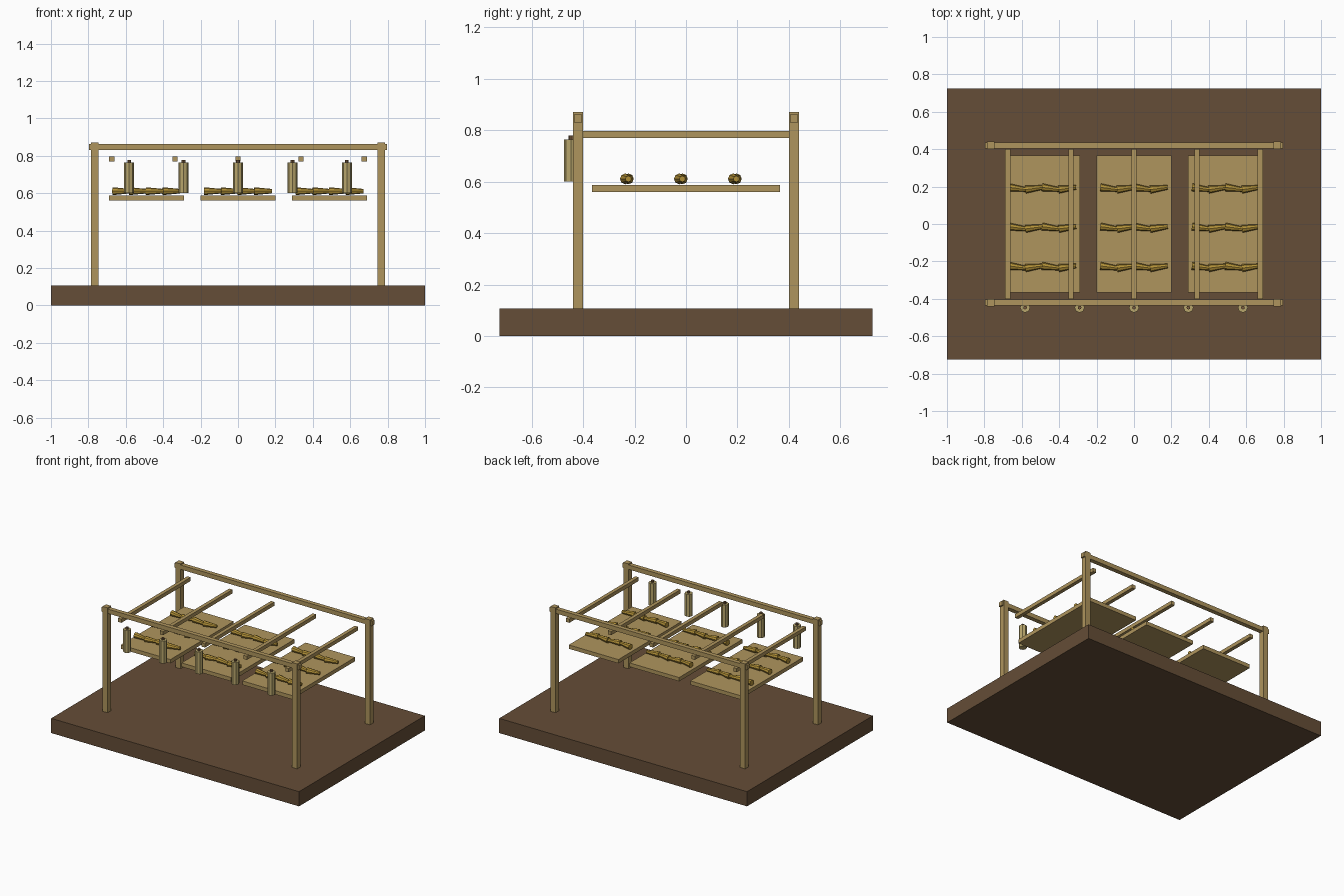
import bpy, math
from mathutils import Vector

if "Cube" in bpy.data.objects:
    bpy.data.objects.remove(bpy.data.objects["Cube"])


def material(name, rgb):
    m = bpy.data.materials.new(name)
    m.diffuse_color = (*rgb, 1)
    m.use_nodes = True
    m.node_tree.nodes["Principled BSDF"].inputs["Base Color"].default_value = m.diffuse_color
    return m


EARTH = material("dark_earth", (0.13, 0.075, 0.038))
WOOD = material("pale_wood", (0.43, 0.30, 0.11))
STRAW = material("straw", (0.48, 0.38, 0.15))
GOLD = material("golden_leaf", (0.46, 0.29, 0.04))
STEM = material("brown_stem", (0.20, 0.11, 0.05))


def box(name, lo, hi, mat):
    lo, hi = Vector(lo), Vector(hi)
    bpy.ops.mesh.primitive_cube_add(size=1, location=(lo + hi) / 2)
    ob = bpy.context.object
    ob.name = name
    ob.scale = hi - lo
    ob.data.materials.append(mat)
    return ob


def cone(name, r1, r2, length, loc, mat, rot=(0, 0, 0), sides=8):
    bpy.ops.mesh.primitive_cone_add(vertices=sides, radius1=r1, radius2=r2,
                                    depth=length, location=loc, rotation=rot)
    ob = bpy.context.object
    ob.name = name
    ob.data.materials.append(mat)
    return ob


# Ground slab
box("ground_slab", (-1, -0.725, 0), (1, 0.725, 0.107), EARTH)

# Corner posts and long top beams
for y in (-0.42, 0.42):
    for x in (-0.765, 0.765):
        box("corner_post", (x - 0.02, y - 0.02, 0.107), (x + 0.02, y + 0.02, 0.872), WOOD)
    box("long_beam", (-0.797, y - 0.016, 0.83), (0.797, y + 0.016, 0.862), WOOD)

# Cross poles under the beams
for i in range(-2, 3):
    x = i * 0.3375
    box("cross_pole", (x - 0.0135, -0.40, 0.77), (x + 0.0135, 0.40, 0.797), WOOD)

# Drying trays, each with three rows of tapered rolled leaves
for cx in (-0.49, 0, 0.49):
    box("drying_tray", (cx - 0.2, -0.365, 0.56), (cx + 0.2, 0.365, 0.588), WOOD)
    for y in (-0.23, -0.02, 0.19):
        for k in range(4):
            turn = 0.13 if k % 2 else -0.13
            cone("rolled_leaf", 0.021, 0.012, 0.094,
                 (cx + (k - 1.5) * 0.089, y, 0.611), GOLD,
                 (0, math.pi / 2, turn))

# Hanging bundles along the front beam
for i in range(-2, 3):
    x = i * 0.291
    cone("hanging_bundle", 0.027, 0.027, 0.163, (x, -0.447, 0.683), STRAW)
    cone("bundle_stem", 0.01, 0.01, 0.03, (x, -0.447, 0.764), STEM)
